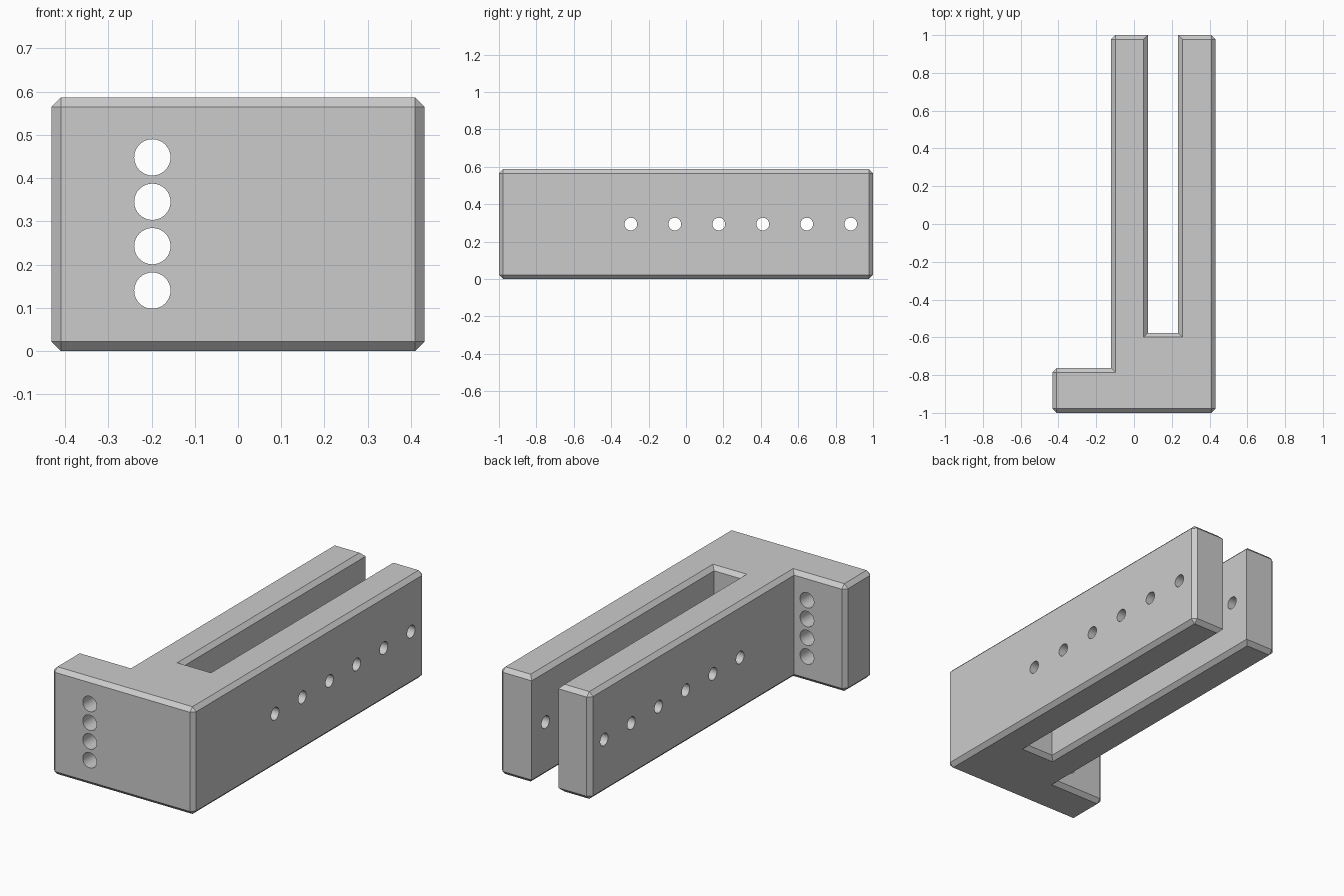
import bpy
import bmesh
from math import radians
from mathutils import Matrix, Vector

cube = bpy.data.objects.get("Cube")
if cube:
    bpy.data.objects.remove(cube)

HEIGHT = 0.587
CHAMFER = 0.022

grey = bpy.data.materials.new("plain grey")
grey.use_nodes = True
colour = (0.6, 0.6, 0.6, 1)
grey.diffuse_color = colour
grey.node_tree.nodes["Principled BSDF"].inputs["Base Color"].default_value = colour


def add_object(name, bm):
    mesh = bpy.data.meshes.new(name)
    bmesh.ops.recalc_face_normals(bm, faces=bm.faces)
    bm.to_mesh(mesh)
    bm.free()
    mesh.materials.append(grey)
    obj = bpy.data.objects.new(name, mesh)
    bpy.context.collection.objects.link(obj)
    return obj


# Plan outline: x, y, and whether the upright corner edge is chamfered
outline = [
    (-0.431, -1, True), (0.431, -1, True), (0.431, 1, True),
    (0.234, 1, False), (0.234, -0.577, False),
    (0.073, -0.577, False), (0.073, 1, False),
    (-0.121, 1, True), (-0.121, -0.763, False), (-0.431, -0.763, True),
]

# Forked block with a side foot, extruded from the outline
bm = bmesh.new()
base = bm.faces.new([bm.verts.new((x, y, 0)) for x, y, _ in outline])
extruded = bmesh.ops.extrude_face_region(bm, geom=[base], use_keep_orig=True)
top_verts = [g for g in extruded["geom"] if isinstance(g, bmesh.types.BMVert)]
bmesh.ops.translate(bm, verts=top_verts, vec=(0, 0, HEIGHT))
bmesh.ops.recalc_face_normals(bm, faces=bm.faces)

# Chamfer both rims and the outer upright corners
cut_corners = [Vector((x, y)) for x, y, cut in outline if cut]


def is_chamfered(edge):
    a, b = (v.co for v in edge.verts)
    if abs(a.z - b.z) < 0.01:
        return True
    return any((a.xy - c).length < 0.01 for c in cut_corners)


bmesh.ops.bevel(bm, geom=[e for e in bm.edges if is_chamfered(e)], offset=CHAMFER,
                offset_type='OFFSET', segments=1, affect='EDGES', profile=0.5)
body = add_object("forked_bracket", bm)

# Drilled holes: a column through the foot, a row through both arms
drill = bmesh.new()


def drill_hole(centre, radius, depth, rotation):
    bmesh.ops.create_cone(drill, cap_ends=True, segments=32, radius1=radius, radius2=radius,
                          depth=depth, matrix=Matrix.Translation(centre) @ rotation)


along_y = Matrix.Rotation(radians(90), 4, 'X')
along_x = Matrix.Rotation(radians(90), 4, 'Y')
for i in range(4):
    drill_hole((-0.198, -0.88, 0.14 + i * 0.1027), 0.042, 0.5, along_y)
for i in range(6):
    drill_hole((0.15, -0.295 + i * 0.2352, HEIGHT / 2), 0.034, 0.9, along_x)
cutter = add_object("hole_cutter", drill)
cutter.hide_render = True

holes = body.modifiers.new("holes", 'BOOLEAN')
holes.operation = 'DIFFERENCE'
holes.solver = 'EXACT'
holes.object = cutter

bpy.ops.object.select_all(action='DESELECT')
body.select_set(True)
bpy.context.view_layer.objects.active = body
bpy.ops.object.modifier_apply(modifier=holes.name)
bpy.data.objects.remove(cutter)

# Round hole walls stay smooth, chamfers stay crisp
bpy.ops.object.shade_smooth_by_angle(angle=radians(30))
